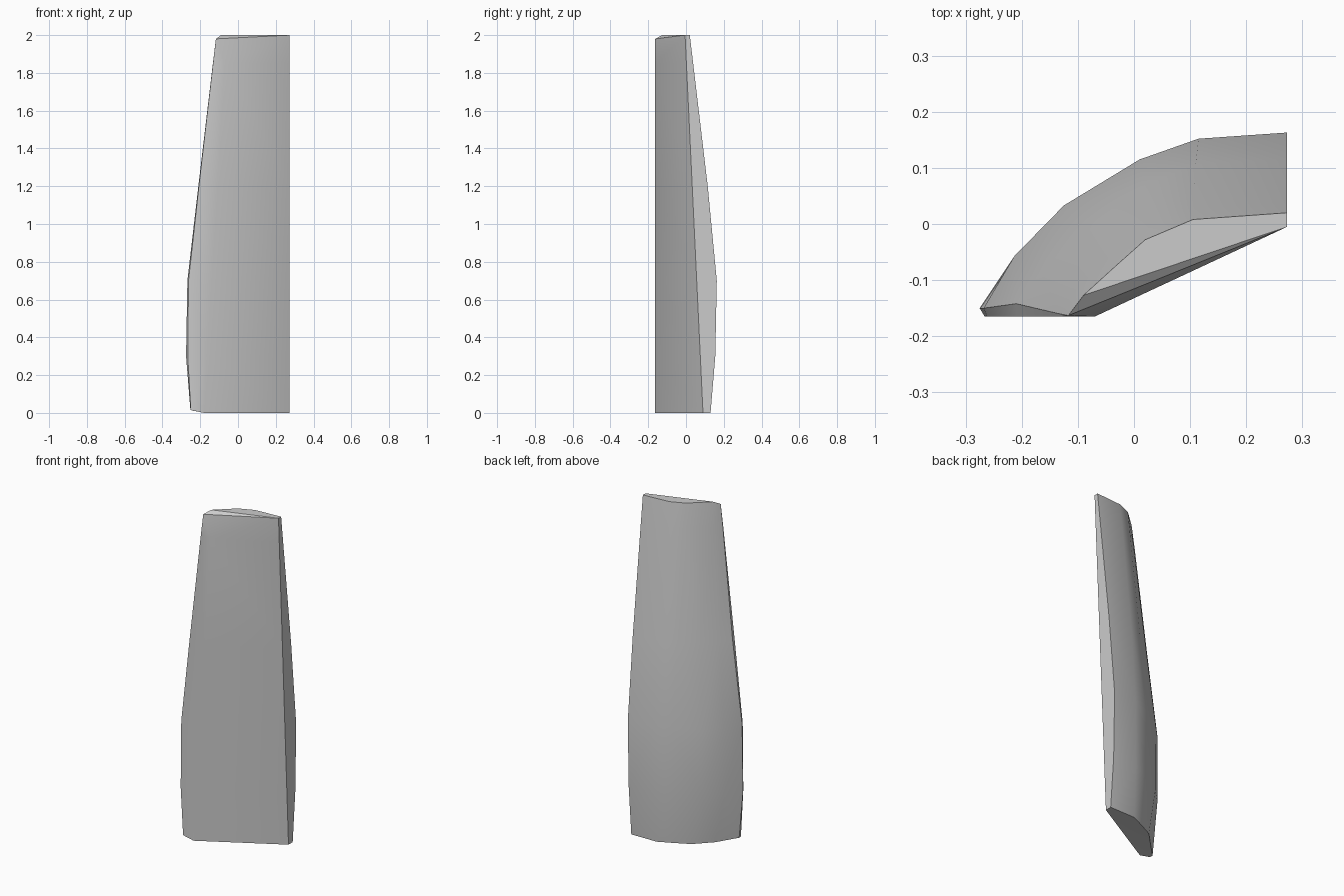
import bpy, bmesh, math

cube = bpy.data.objects.get("Cube")
if cube:
    bpy.data.objects.remove(cube, do_unlink=True)

# Plain grey for the whole plank
grey = bpy.data.materials.new("plain_grey")
grey.use_nodes = True
colour = (0.6, 0.6, 0.6, 1)
grey.diffuse_color = colour
grey.node_tree.nodes["Principled BSDF"].inputs["Base Color"].default_value = colour

END_X = 0.273    # straight end of the plank
FRONT_Y = -0.165  # flat strip along the front edge

# Cross-sections: height, end back y, curved back points, strip left x, strip right x
sections = [
    (0.0, 0.13, [(0.105, 0.128), (0.02, 0.088), (-0.067, 0.045), (-0.16, -0.05), (-0.252, -0.145)], -0.25, -0.18),
    (0.3, 0.155, [(0.115, 0.152), (0.015, 0.115), (-0.125, 0.03), (-0.215, -0.06), (-0.275, -0.15)], -0.266, -0.162),
    (0.7, 0.163, [(0.115, 0.152), (0.01, 0.115), (-0.125, 0.033), (-0.213, -0.057), (-0.268, -0.15)], -0.262, -0.138),
    (1.2, 0.115, [(0.11, 0.107), (0.015, 0.067), (-0.09, -0.01), (-0.165, -0.085), (-0.21, -0.142)], -0.207, -0.109),
    (1.85, 0.038, [(0.106, 0.028), (0.02, -0.008), (-0.046, -0.062), (-0.105, -0.118), (-0.133, -0.16)], -0.132, -0.07),
    (2.0, 0.02, [(0.105, 0.008), (0.02, -0.028), (-0.035, -0.077), (-0.09, -0.127), (-0.117, -0.163)], -0.117, -0.117),
]

bm = bmesh.new()
rings = []
for z, end_y, back, strip_left, strip_right in sections:
    top = z == 2.0
    corner_z = 1.98 if top else max(z, 0.015)
    fy = -0.163 if top else FRONT_Y
    pts = [(END_X, end_y, z)]
    pts += [(x, y, z) for x, y in back[:-1]]
    pts.append((*back[-1], corner_z))
    pts.append((strip_left, fy, corner_z))
    pts.append((strip_right, fy, corner_z if top else z))
    pts.append((END_X, 0.09 - 0.0475 * z, z))
    rings.append([bm.verts.new(p) for p in pts])

# Walls between neighbouring sections
n = len(rings[0])
for low, high in zip(rings, rings[1:]):
    for i in range(n):
        j = (i + 1) % n
        bm.faces.new((low[i], low[j], high[j], high[i]))

# Bottom and top, each with a bevelled corner
bottom, top = rings[0], rings[-1]
bm.faces.new(bottom[:5] + bottom[7:])
bm.faces.new(bottom[4:8])
bm.faces.new(top[:5] + top[8:])
bm.faces.new(top[4:6] + top[8:])

bmesh.ops.remove_doubles(bm, verts=bm.verts, dist=0.0005)
bmesh.ops.triangulate(bm, faces=[f for f in bm.faces if len(f.verts) == 4])
bmesh.ops.recalc_face_normals(bm, faces=bm.faces)

mesh = bpy.data.meshes.new("curved_plank")
bm.to_mesh(mesh)
bm.free()
plank = bpy.data.objects.new("curved_plank", mesh)
bpy.context.collection.objects.link(plank)
mesh.materials.append(grey)

# Soft sides with crisp ends
bpy.ops.object.select_all(action="DESELECT")
plank.select_set(True)
bpy.context.view_layer.objects.active = plank
bpy.ops.object.shade_smooth_by_angle(angle=math.radians(32))
